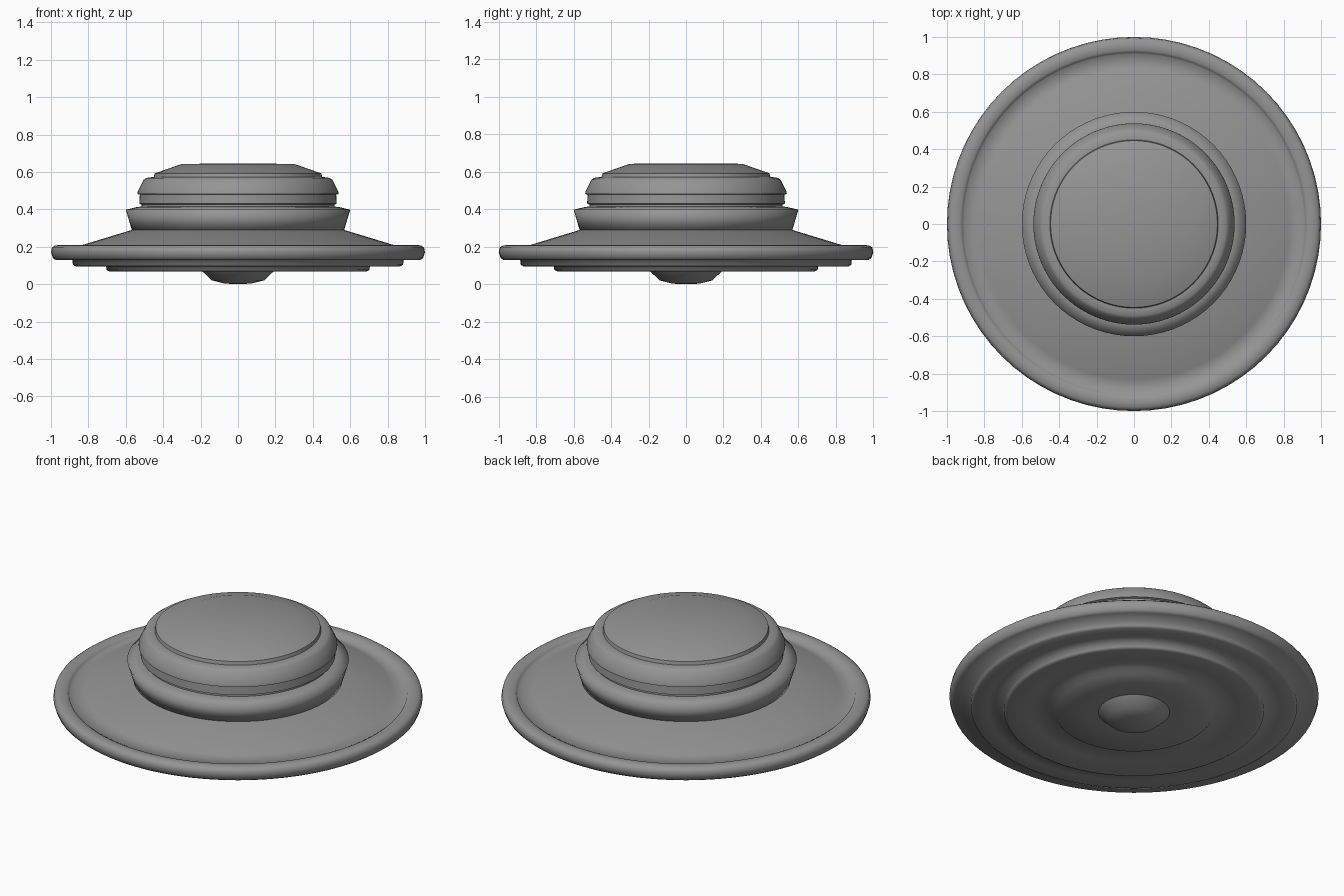
import bpy, bmesh, math

if "Cube" in bpy.data.objects:
    bpy.data.objects.remove(bpy.data.objects["Cube"])

SIDES = 72

# Dark grey shared by all parts
grey = bpy.data.materials.new("dark_grey")
grey.diffuse_color = (0.3, 0.3, 0.3, 1)
grey.use_nodes = True
grey.node_tree.nodes["Principled BSDF"].inputs["Base Color"].default_value = grey.diffuse_color


def lathe(name, profile, angle=40):
    """Spin an (radius, z) profile around the z axis."""
    bm = bmesh.new()
    rings = []
    for r, z in profile:
        if r == 0:
            rings.append([bm.verts.new((0, 0, z))])
        else:
            rings.append([bm.verts.new((r * math.cos(2 * math.pi * i / SIDES),
                                        r * math.sin(2 * math.pi * i / SIDES), z))
                          for i in range(SIDES)])
    for a, b in zip(rings, rings[1:]):
        for i in range(SIDES):
            j = (i + 1) % SIDES
            if len(a) == 1:
                bm.faces.new((a[0], b[j], b[i]))
            elif len(b) == 1:
                bm.faces.new((a[i], a[j], b[0]))
            else:
                bm.faces.new((a[i], a[j], b[j], b[i]))
    bmesh.ops.recalc_face_normals(bm, faces=bm.faces)
    mesh = bpy.data.meshes.new(name)
    bm.to_mesh(mesh)
    bm.free()
    mesh.materials.append(grey)
    obj = bpy.data.objects.new(name, mesh)
    bpy.context.collection.objects.link(obj)
    bpy.ops.object.select_all(action='DESELECT')
    obj.select_set(True)
    bpy.context.view_layer.objects.active = obj
    bpy.ops.object.shade_smooth_by_angle(angle=math.radians(angle))
    return obj


# Wide brim with a rolled rim and stepped underside
lathe("brim", [
    (0, 0.07), (0.25, 0.07), (0.425, 0.07), (0.445, 0.092),
    (0.56, 0.083), (0.685, 0.067), (0.703, 0.076), (0.705, 0.096),
    (0.79, 0.096), (0.868, 0.095), (0.883, 0.105), (0.885, 0.129),
    (0.975, 0.129), (0.99, 0.14), (1.0, 0.17),
    (0.995, 0.195), (0.98, 0.206), (0.955, 0.21), (0.93, 0.207),
    (0.917, 0.20), (0.91, 0.187), (0.83, 0.21), (0.56, 0.292), (0, 0.292)], 100)

# Rounded foot knob under the brim
lathe("foot_knob", [
    (0, 0.0), (0.07, 0.003), (0.14, 0.02), (0.198, 0.075), (0, 0.08)], 100)

# Flared collar rising from the brim
lathe("collar", [
    (0.54, 0.285), (0.567, 0.287), (0.60, 0.398), (0.54, 0.412), (0.50, 0.417)], 120)

# Crown with a narrow waist band
lathe("crown", [
    (0, 0.40), (0.515, 0.40), (0.515, 0.425), (0.528, 0.43), (0.525, 0.478),
    (0.538, 0.482), (0.537, 0.494), (0.505, 0.558),
    (0.49, 0.568), (0.46, 0.572), (0, 0.572)], 60)

# Low bevelled cap
lathe("cap", [
    (0, 0.565), (0.452, 0.565), (0.446, 0.592), (0.30, 0.643), (0, 0.645)])
